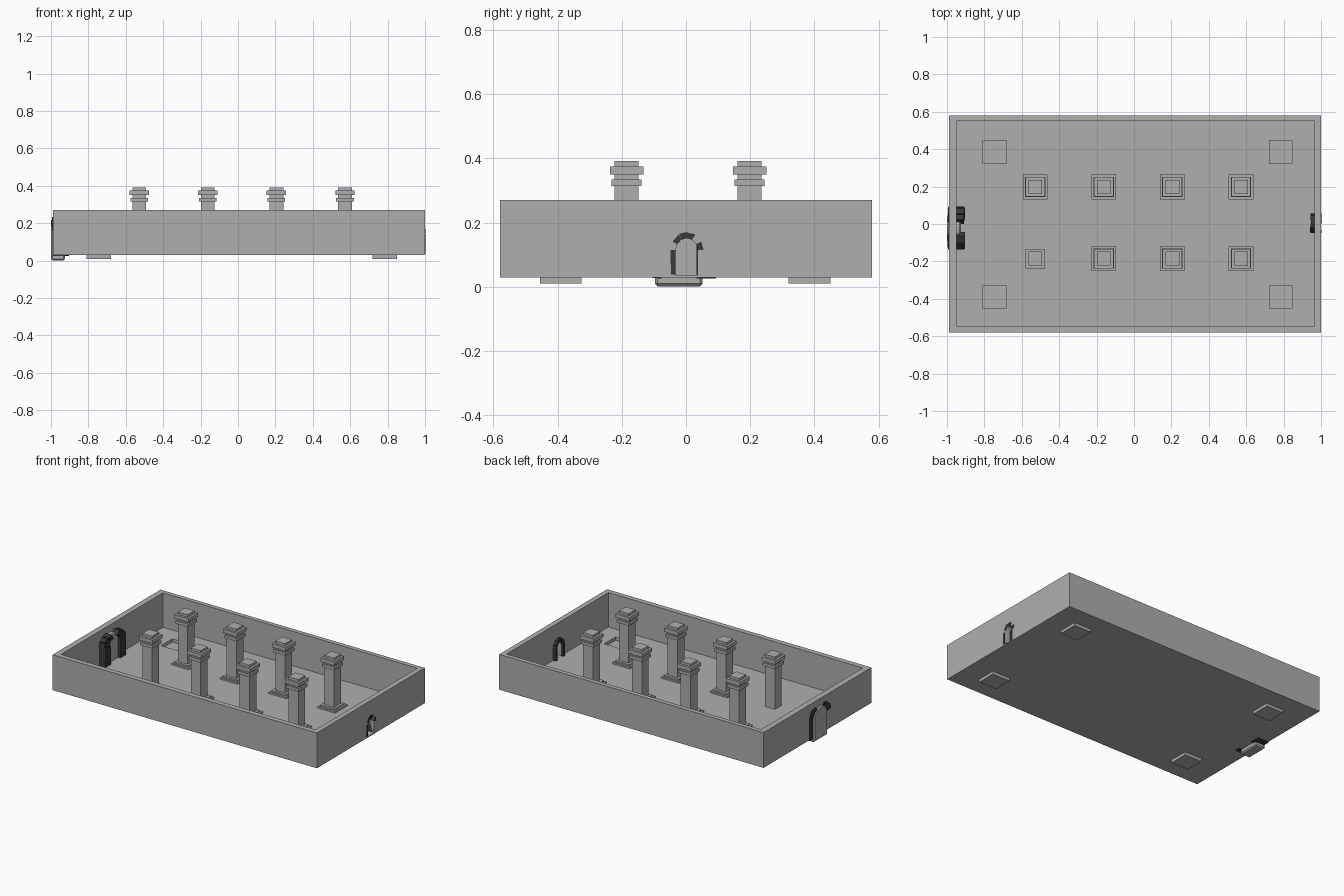
import bpy, bmesh, math, random
from mathutils import Vector

if "Cube" in bpy.data.objects:
    bpy.data.objects.remove(bpy.data.objects["Cube"])

random.seed(4)


def material(name, v):
    m = bpy.data.materials.new(name)
    m.diffuse_color = (v, v, v, 1)
    m.use_nodes = True
    m.node_tree.nodes["Principled BSDF"].inputs["Base Color"].default_value = m.diffuse_color
    return m


GREY = material("stone grey", 0.43)
DARK = material("dark rock", 0.04)


def finish(name, bm, mat):
    bmesh.ops.recalc_face_normals(bm, faces=bm.faces)
    me = bpy.data.meshes.new(name)
    bm.to_mesh(me)
    bm.free()
    me.materials.append(mat)
    ob = bpy.data.objects.new(name, me)
    bpy.context.collection.objects.link(ob)
    return ob


def add_box(bm, lo, hi):
    v = bmesh.ops.create_cube(bm, size=1)["verts"]
    for p in v:
        p.co = Vector([lo[i] + (p.co[i] + 0.5) * (hi[i] - lo[i]) for i in range(3)])
    return v


def box(name, lo, hi, mat=GREY):
    bm = bmesh.new()
    add_box(bm, lo, hi)
    return finish(name, bm, mat)


def arch_outline(cy, half, z0, spring, top, n=8):
    pts = [(cy + half, z0)]
    for i in range(n + 1):
        a = math.pi * i / n
        pts.append((cy + half * math.cos(a), spring + (top - spring) * math.sin(a)))
    return pts + [(cy - half, z0)]


def arch_prism(name, pts, x0, x1, mat, bevel=0):
    bm = bmesh.new()
    f = bm.faces.new([bm.verts.new((x0, y, z)) for y, z in pts])
    ext = bmesh.ops.extrude_face_region(bm, geom=[f])
    bmesh.ops.translate(bm, vec=(x1 - x0, 0, 0),
                        verts=[g for g in ext["geom"] if isinstance(g, bmesh.types.BMVert)])
    if bevel:
        bmesh.ops.bevel(bm, geom=bm.edges[:], offset=bevel, segments=1, affect='EDGES')
    return finish(name, bm, mat)


def boolean(ob, cutter, op):
    m = ob.modifiers.new("cut", 'BOOLEAN')
    m.operation, m.object, m.solver = op, cutter, 'EXACT'
    bpy.context.view_layer.objects.active = ob
    bpy.ops.object.modifier_apply(modifier=m.name)
    bpy.data.objects.remove(cutter)


def rock_arch(name, outer, inner, x0, x1, jitter, skip=()):
    """Uneven blocks set side by side between two matching outlines."""
    bm = bmesh.new()
    for i in range(len(outer) - 1):
        if i in skip:
            continue
        j = lambda: random.uniform(-jitter, jitter)
        dx0, dx1 = j(), j()
        quad = [(outer[i][0] + j(), outer[i][1]), (outer[i + 1][0] + j(), outer[i + 1][1] + j()),
                inner[i + 1], inner[i]]
        a = [bm.verts.new((x0 + dx0, y, z)) for y, z in quad]
        b = [bm.verts.new((x1 + dx1, y, z)) for y, z in quad]
        bm.faces.new(a)
        bm.faces.new(b[::-1])
        for k in range(4):
            bm.faces.new((a[k], a[(k + 1) % 4], b[(k + 1) % 4], b[k]))
    return finish(name, bm, DARK)


# Open tray with four hollow square feet
tray = box("tray", (-0.99, -0.58, 0.03), (1.0, 0.58, 0.27))
feet = [(x, y) for x in (-0.745, 0.785) for y in (-0.39, 0.385)]
for x, y in feet:
    boolean(tray, box("foot", (x - .065, y - .065, 0.01), (x + .065, y + .065, 0.032)), 'UNION')
boolean(tray, box("cutter", (-0.95, -0.545, 0.036), (0.965, 0.55, 0.5)), 'DIFFERENCE')
for x, y in feet:
    boolean(tray, box("cutter", (x - .061, y - .061, 0.014), (x + .061, y + .061, 0.1)), 'DIFFERENCE')

# Small arched opening in the right wall with a rock lining
inner = arch_outline(0.002, 0.034, 0.037, 0.115, 0.152, 6)
outer = arch_outline(0.002, 0.051, 0.037, 0.115, 0.171, 6)
boolean(tray, arch_prism("cutter", inner, 0.9, 1.1, GREY), 'DIFFERENCE')
rock_arch("right_arch_rocks", outer, inner, 0.944, 1.0, 0.003)

# Large blocked gate in the left wall: grey slab with rocks up both sides
slab = arch_outline(-0.022, 0.074, 0.002, 0.165, 0.222, 8)
arch_prism("left_gate_slab", slab, -1.0, -0.925, GREY, 0.008)
inner = arch_outline(-0.022, 0.055, 0.026, 0.16, 0.205, 8)
outer = arch_outline(-0.022, 0.115, 0.026, 0.17, 0.238, 8)
rock_arch("left_gate_rocks", outer, inner, -0.992, -0.907, 0.006, skip=(4, 5))

# Square columns with stepped bases and capitals: (half width, bottom, top)
CAPITAL = [(.037, .034, .315), (.047, .315, .335), (.037, .335, .35), (.052, .35, .375), (.037, .375, .392)]
BASE = [(.066, .034, .046), (.054, .046, .056)]
for ix, x in enumerate((-0.528, -0.162, 0.205, 0.572)):
    for iy, y in enumerate((-0.185, 0.198)):
        bm = bmesh.new()
        for h, z0, z1 in CAPITAL + ([] if ix == iy == 0 else BASE):
            add_box(bm, (x - h, y - h, z0), (x + h, y + h, z1))
        finish("column_%d_%d" % (ix + 1, iy + 1), bm, GREY)
